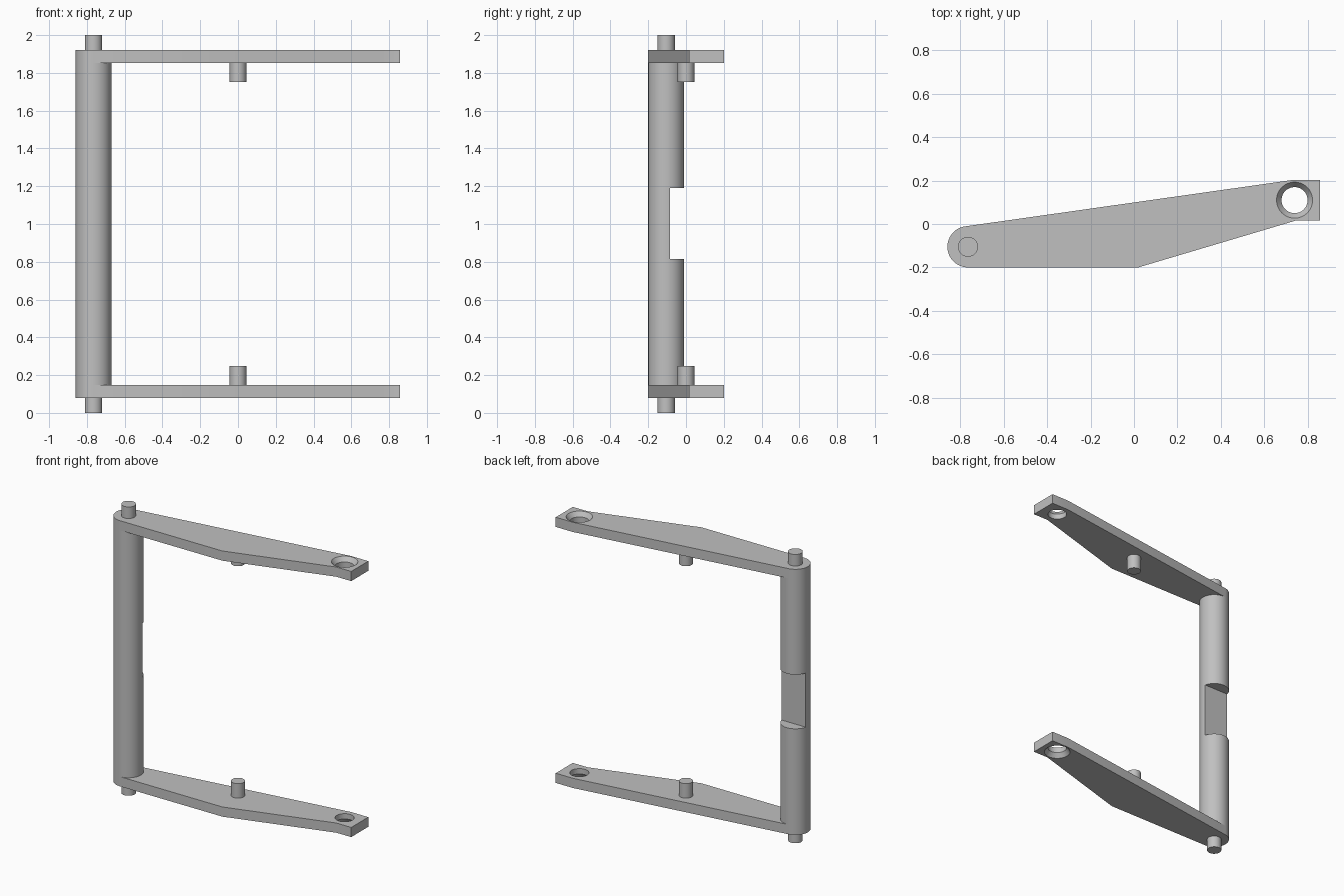
import bpy, bmesh, math
from mathutils import Matrix

cube = bpy.data.objects.get("Cube")
if cube:
    bpy.data.objects.remove(cube, do_unlink=True)

grey = bpy.data.materials.new("plain grey")
grey.use_nodes = True
grey.diffuse_color = (0.53, 0.53, 0.53, 1)
grey.node_tree.nodes["Principled BSDF"].inputs["Base Color"].default_value = grey.diffuse_color

AXIS = (-0.765, -0.105)      # hinge post centre
EYE = (0.74, 0.11)           # countersunk hole centre
R = 0.095                    # post radius
ARM_LOW, ARM_HIGH = 0.08, 0.147


def finish(name, bm):
    bmesh.ops.recalc_face_normals(bm, faces=bm.faces)
    mesh = bpy.data.meshes.new(name)
    bm.to_mesh(mesh)
    bm.free()
    mesh.materials.append(grey)
    obj = bpy.data.objects.new(name, mesh)
    bpy.context.collection.objects.link(obj)
    return obj


def rod(name, centre, z0, z1, r0, r1=None):
    bm = bmesh.new()
    bmesh.ops.create_cone(bm, cap_ends=True, segments=64, radius1=r0,
                          radius2=r0 if r1 is None else r1, depth=z1 - z0,
                          matrix=Matrix.Translation((*centre, (z0 + z1) / 2)))
    return finish(name, bm)


def cut(obj, cutter):
    cutter.hide_render = True
    mod = obj.modifiers.new("cut", "BOOLEAN")
    mod.operation, mod.solver, mod.object = "DIFFERENCE", "EXACT", cutter
    bpy.context.view_layer.update()
    graph = bpy.context.evaluated_depsgraph_get()
    mesh = bpy.data.meshes.new_from_object(obj.evaluated_get(graph))
    obj.modifiers.clear()
    obj.data = mesh
    bpy.data.objects.remove(cutter, do_unlink=True)


def flip_copy(obj, name):
    # mirror across the mid height
    bm = bmesh.new()
    bm.from_mesh(obj.data)
    for v in bm.verts:
        v.co.z = 2 - v.co.z
    return finish(name, bm)


# Lower arm: rounded at the post, tapering to a square end
outline = [(AXIS[0] + R * math.cos(a), AXIS[1] + R * math.sin(a))
           for a in (math.radians(98 + 172 * i / 32) for i in range(33))]
outline += [(0.02, -0.2), (0.743, 0.015), (0.857, 0.015), (0.857, 0.202), (0.725, 0.202)]
bm = bmesh.new()
base = bm.faces.new([bm.verts.new((x, y, ARM_LOW)) for x, y in outline])
grown = bmesh.ops.extrude_face_region(bm, geom=[base])
for v in grown["geom"]:
    if isinstance(v, bmesh.types.BMVert):
        v.co.z = ARM_HIGH
lower_arm = finish("lower_arm", bm)

# Through hole with a countersink on the outer face
cut(lower_arm, rod("hole_cutter", EYE, 0, 0.3, 0.06))
cut(lower_arm, rod("countersink_cutter", EYE, ARM_LOW - 0.03, ARM_LOW + 0.03, 0.106, 0.06))

# Hinge post with a flat notch in the back
post = rod("hinge_post", AXIS, ARM_HIGH, 2 - ARM_HIGH, R)
bm = bmesh.new()
bmesh.ops.create_cube(bm, size=1, matrix=Matrix.Translation((AXIS[0], 0.115, 1.0025))
                      @ Matrix.Diagonal((0.4, 0.4, 0.375, 1)))
cut(post, finish("notch_cutter", bm))

# Pins: hinge stub below the arm, inner peg above it
lower_stub = rod("lower_hinge_pin", AXIS, 0, ARM_LOW, 0.046)
lower_peg = rod("lower_inner_peg", (0, 0), ARM_HIGH, 0.247, 0.044)

parts = [post, lower_arm, lower_stub, lower_peg]
for part in parts[1:]:
    parts = parts + [flip_copy(part, part.name.replace("lower", "upper"))]

# Smooth round walls, keep edges sharp
bpy.ops.object.select_all(action="DESELECT")
for part in parts:
    part.select_set(True)
bpy.context.view_layer.objects.active = post
bpy.ops.object.shade_smooth_by_angle(angle=math.radians(25))
